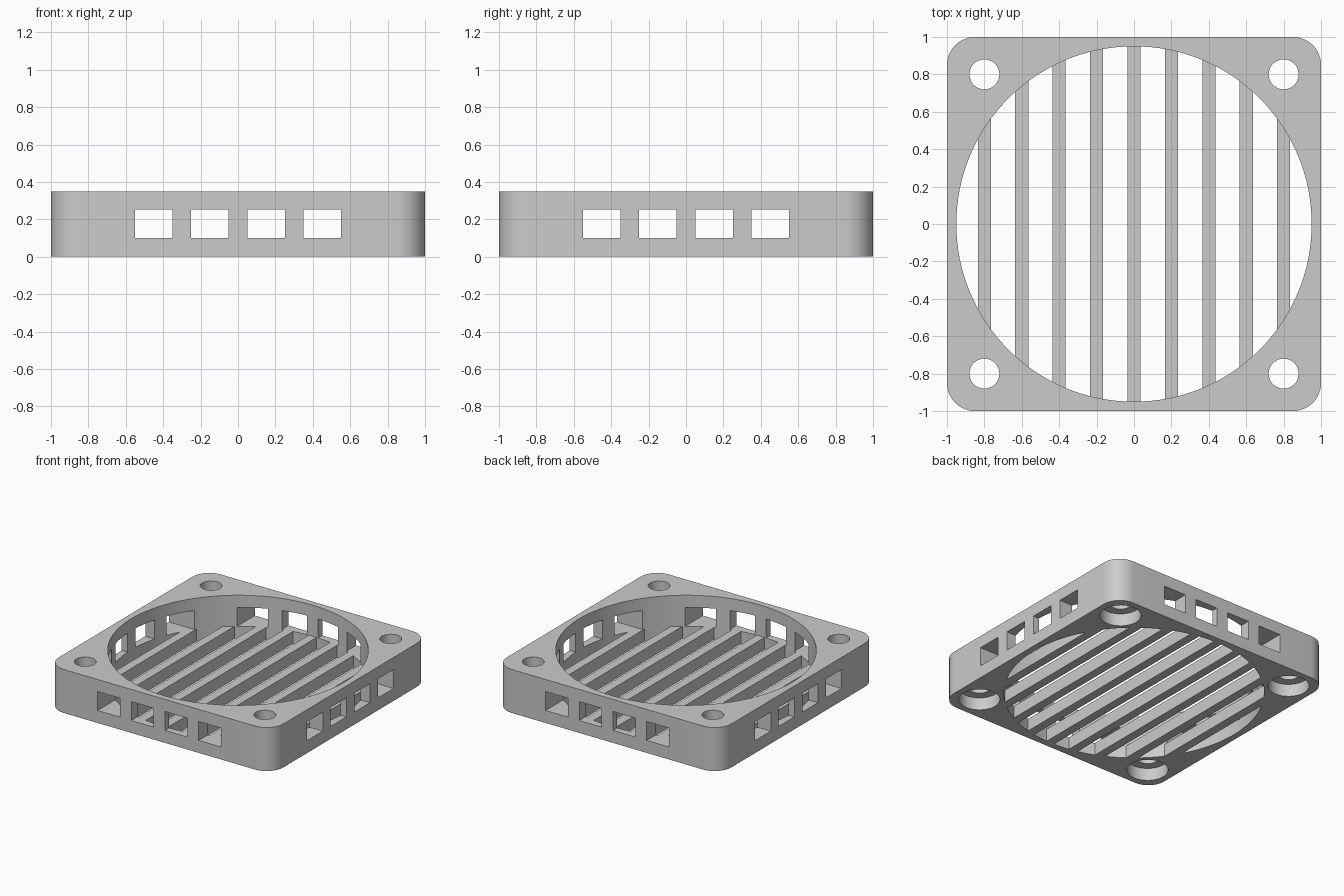
import bpy
import bmesh
from math import cos, sin, pi, radians

HEIGHT = 0.35
BORE = 0.95
BAR_TOP = 0.1

cube = bpy.data.objects.get("Cube")
if cube:
    bpy.data.objects.remove(cube, do_unlink=True)

grey = bpy.data.materials.new("plain_grey")
grey.use_nodes = True
colour = (0.6, 0.6, 0.6, 1)
grey.diffuse_color = colour
grey.node_tree.nodes["Principled BSDF"].inputs["Base Color"].default_value = colour


def prism(name, outline, z0, z1):
    """Extrude a closed outline between two heights."""
    bm = bmesh.new()
    base = bm.faces.new([bm.verts.new((x, y, z0)) for x, y in outline])
    top = bmesh.ops.extrude_face_region(bm, geom=[base])["geom"]
    bmesh.ops.translate(bm, vec=(0, 0, z1 - z0),
                        verts=[v for v in top if isinstance(v, bmesh.types.BMVert)])
    bmesh.ops.recalc_face_normals(bm, faces=bm.faces)
    mesh = bpy.data.meshes.new(name)
    bm.to_mesh(mesh)
    bm.free()
    mesh.materials.append(grey)
    obj = bpy.data.objects.new(name, mesh)
    bpy.context.collection.objects.link(obj)
    return obj


def circle(x, y, r, n):
    return [(x + r * cos(2 * pi * i / n), y + r * sin(2 * pi * i / n)) for i in range(n)]


def rectangle(x, y, w, d):
    return [(x - w / 2, y - d / 2), (x + w / 2, y - d / 2),
            (x + w / 2, y + d / 2), (x - w / 2, y + d / 2)]


def rounded_square(half, r, steps):
    points = []
    for quarter, (sx, sy) in enumerate([(1, 1), (-1, 1), (-1, -1), (1, -1)]):
        for i in range(steps + 1):
            a = (quarter + i / steps) * pi / 2
            points.append((sx * (half - r) + r * cos(a), sy * (half - r) + r * sin(a)))
    return points


def combine(obj, tool, operation):
    """Apply a boolean and discard the tool."""
    tool.hide_render = True
    mod = obj.modifiers.new("cut", "BOOLEAN")
    mod.operation = operation
    mod.solver = "EXACT"
    mod.object = tool
    bpy.context.view_layer.objects.active = obj
    bpy.ops.object.modifier_apply(modifier=mod.name)
    bpy.data.objects.remove(tool, do_unlink=True)


# Square frame with rounded corners and a large round opening
frame = prism("frame", rounded_square(1, 0.15, 12), 0, HEIGHT)
combine(frame, prism("bore_cutter", circle(0, 0, BORE, 128), -0.1, 0.5), "DIFFERENCE")

# Corner screw holes, counterbored from below
for x in (-0.8, 0.8):
    for y in (-0.8, 0.8):
        combine(frame, prism("hole_cutter", circle(x, y, 0.08, 48), -0.1, 0.5), "DIFFERENCE")
        combine(frame, prism("counterbore_cutter", circle(x, y, 0.15, 48), -0.1, 0.1), "DIFFERENCE")

# Four vent windows through each side
for p in (-0.45, -0.15, 0.15, 0.45):
    for w, d, x, y in ((0.2, 3, p, 0), (3, 0.2, 0, p)):
        combine(frame, prism("window_cutter", rectangle(x, y, w, d), BAR_TOP, 0.2525), "DIFFERENCE")

# Grille bars trimmed to the opening
parts = [frame]
for i in range(-4, 5):
    bar = prism(f"grille_bar_{i + 5}", rectangle(i * 0.2, 0, 0.07, 2), 0, BAR_TOP)
    combine(bar, prism("trim_cutter", circle(0, 0, BORE, 128), -0.1, 0.5), "INTERSECT")
    parts.append(bar)

# Smooth curved walls, crisp edges
bpy.ops.object.select_all(action="DESELECT")
for obj in parts:
    obj.select_set(True)
bpy.context.view_layer.objects.active = frame
bpy.ops.object.shade_smooth_by_angle(angle=radians(30))
